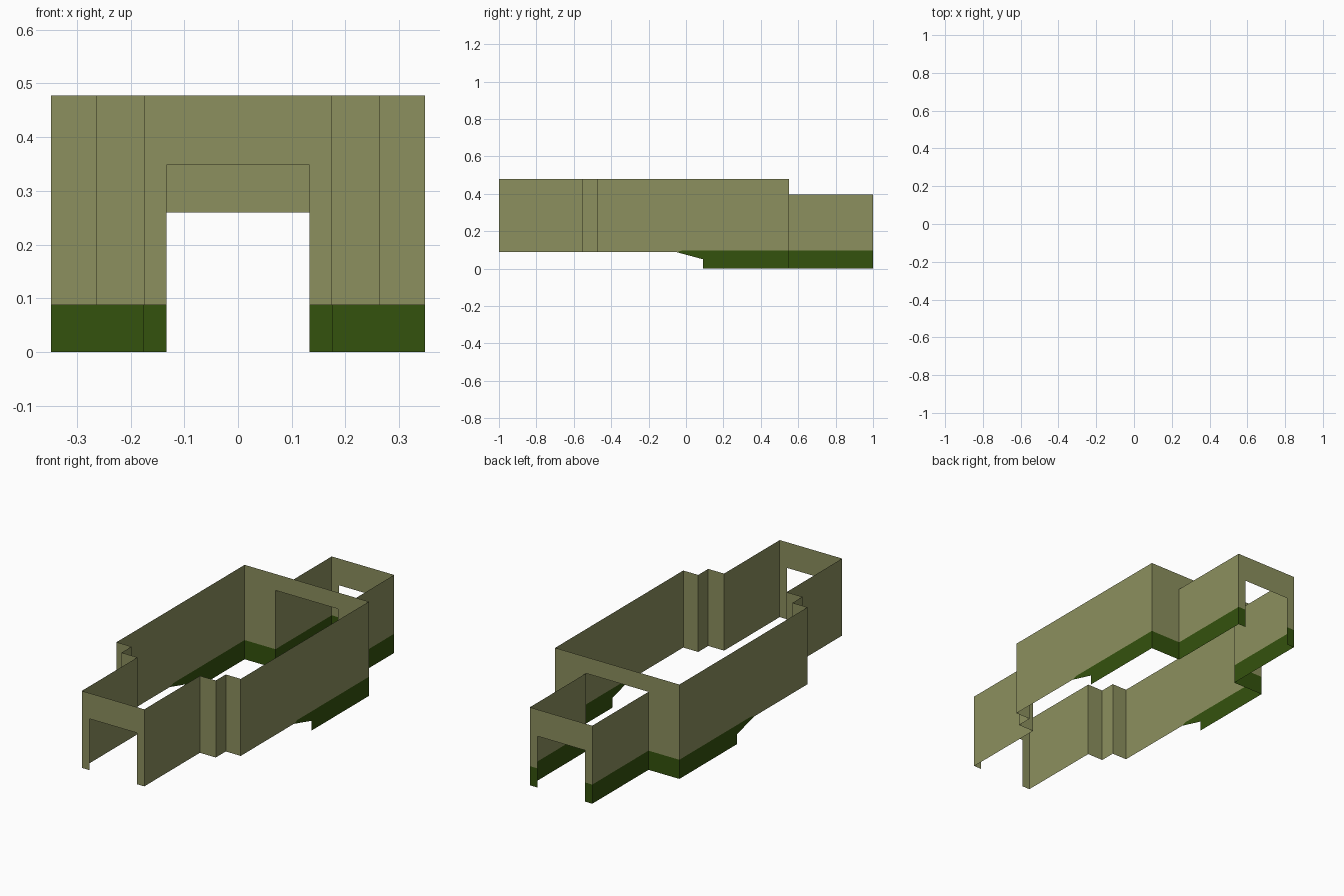
import bpy
import bmesh
from mathutils import Vector

if "Cube" in bpy.data.objects:
    bpy.data.objects.remove(bpy.data.objects["Cube"])


def material(name, rgb):
    m = bpy.data.materials.new(name)
    m.diffuse_color = (*rgb, 1.0)
    m.use_nodes = True
    m.node_tree.nodes["Principled BSDF"].inputs["Base Color"].default_value = m.diffuse_color
    return m


OLIVE = material("olive", (0.262, 0.279, 0.112))
GREEN = material("dark green", (0.034, 0.084, 0.004))

# Key sizes
NARROW, STEP, WIDE, GAP = 0.175, 0.264, 0.348, 0.133   # half widths
TOP, BACK_TOP, BASE, BAND = 0.478, 0.395, 0.088, 0.097  # heights
Y_FRONT, Y_A, Y_B, Y_SHOULDER, Y_BACK = -1.0, -0.555, -0.475, 0.55, 1.0


def panels(name, faces, mat):
    """Thin sheet object; faces = [(points, outward direction), ...]."""
    bm = bmesh.new()
    for pts, out in faces:
        f = bm.faces.new([bm.verts.new(p) for p in pts])
        f.normal_update()
        if f.normal.dot(Vector(out)) < 0:
            f.normal_flip()
    bmesh.ops.remove_doubles(bm, verts=bm.verts[:], dist=1e-5)
    me = bpy.data.meshes.new(name)
    bm.to_mesh(me)
    bm.free()
    me.materials.append(mat)
    ob = bpy.data.objects.new(name, me)
    bpy.context.collection.objects.link(ob)
    return ob


def side(x, yz):
    """Panel facing sideways from a y, z outline."""
    return [(x, y, z) for y, z in yz], (1 if x > 0 else -1, 0, 0)


def cross(y, xz, out):
    """Panel facing forward or back from an x, z outline."""
    return [(x, y, z) for x, z in xz], (0, out, 0)


def rect(a0, a1, z0, z1):
    return [(a0, z0), (a1, z0), (a1, z1), (a0, z1)]


def arch(half, gap, z0, gap_top, top):
    """Wall outline with an opening cut up from the bottom."""
    return [(-half, z0), (-gap, z0), (-gap, gap_top), (gap, gap_top),
            (gap, z0), (half, z0), (half, top), (-half, top)]


# End walls with openings, and the shoulder wall around the narrow rear
panels("front_wall", [cross(Y_FRONT, arch(NARROW, GAP, BASE, 0.348, TOP), -1)], OLIVE)
panels("shoulder_wall", [cross(Y_SHOULDER, arch(WIDE, NARROW, BAND, BACK_TOP, TOP), 1)], OLIVE)
panels("back_wall", [cross(Y_BACK, arch(NARROW, GAP, BAND, 0.26, BACK_TOP), 1)], OLIVE)

for s, label in ((1, "right"), (-1, "left")):
    # Upper walls: narrow front, stepped corner, wide middle, narrow rear
    panels(label + "_front_side", [side(s * NARROW, rect(Y_FRONT, Y_A, BASE, TOP))], OLIVE)
    panels(label + "_stepped_corner", [
        cross(Y_A, rect(s * NARROW, s * STEP, BASE, TOP), -1),
        side(s * STEP, rect(Y_A, Y_B, BASE, TOP)),
        cross(Y_B, rect(s * STEP, s * WIDE, BASE, TOP), -1)], OLIVE)
    panels(label + "_middle_side", [side(s * WIDE, [
        (Y_B, BASE), (-0.05, BASE), (-0.02, BAND), (Y_SHOULDER, BAND),
        (Y_SHOULDER, TOP), (Y_B, TOP)])], OLIVE)
    panels(label + "_rear_side", [side(s * NARROW, rect(Y_SHOULDER, Y_BACK, BAND, BACK_TOP))], OLIVE)

    # Dark lower skirt with the sloped start
    panels(label + "_skirt", [
        side(s * WIDE, [(-0.05, BASE), (0.09, 0.05), (0.09, 0), (Y_SHOULDER, 0),
                        (Y_SHOULDER, BAND), (-0.02, BAND)]),
        cross(Y_SHOULDER, rect(s * NARROW, s * WIDE, 0, BAND), 1),
        side(s * NARROW, rect(Y_SHOULDER, Y_BACK, 0, BAND)),
        cross(Y_BACK, rect(s * GAP, s * NARROW, 0, BAND), 1)], GREEN)
